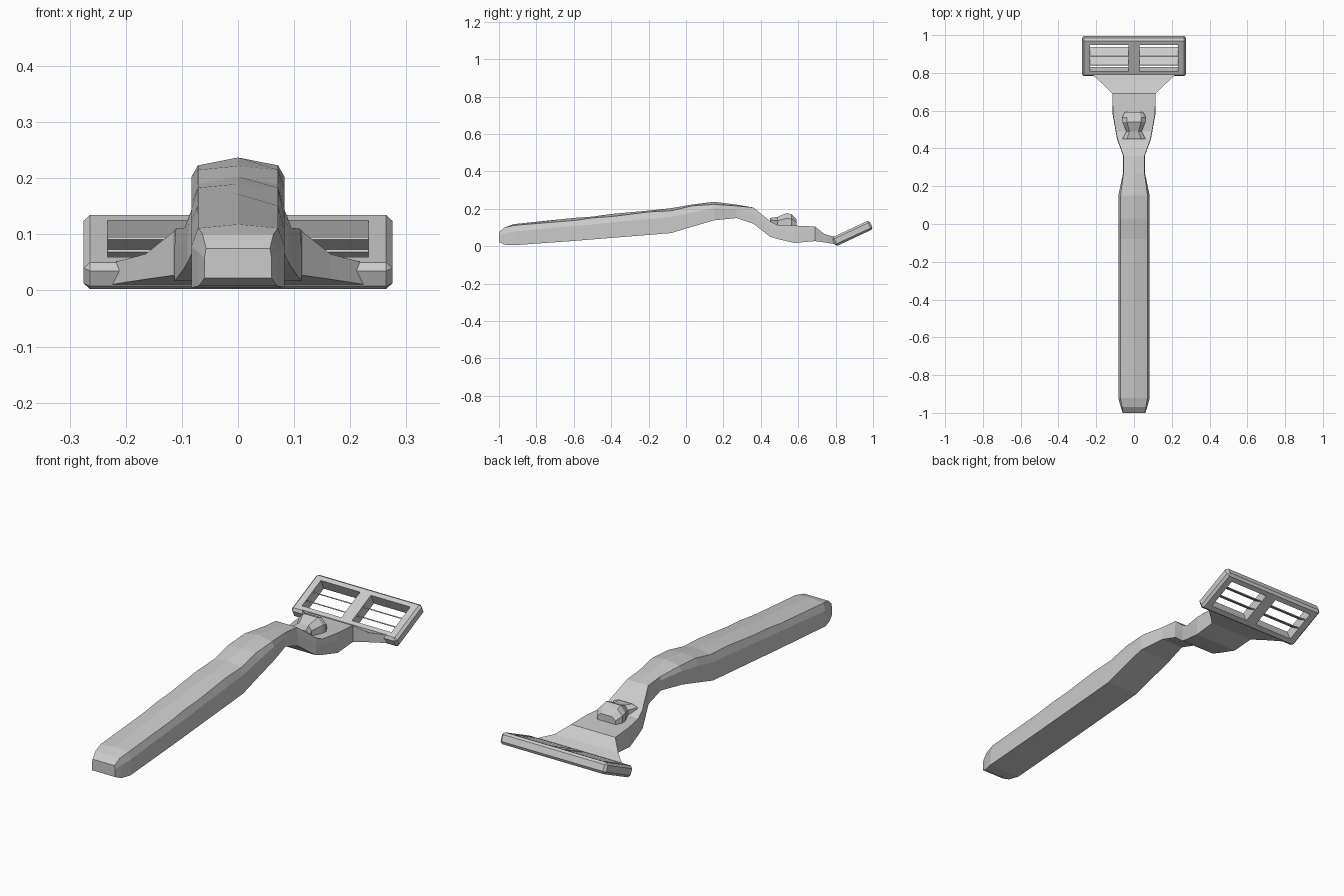
import bpy, bmesh, math
from mathutils import Matrix, Vector

if "Cube" in bpy.data.objects:
    bpy.data.objects.remove(bpy.data.objects["Cube"])


def finish(name, bm, matrix=None):
    bmesh.ops.recalc_face_normals(bm, faces=bm.faces[:])
    mesh = bpy.data.meshes.new(name)
    bm.to_mesh(mesh)
    bm.free()
    ob = bpy.data.objects.new(name, mesh)
    bpy.context.collection.objects.link(ob)
    if matrix is not None:
        ob.matrix_world = matrix
    return ob


def loft(name, rings):
    """Skin a list of equal-sized point rings and cap both ends."""
    bm = bmesh.new()
    loops = [[bm.verts.new(p) for p in ring] for ring in rings]
    n = len(loops[0])
    for a, b in zip(loops, loops[1:]):
        for i in range(n):
            j = (i + 1) % n
            bm.faces.new((a[i], a[j], b[j], b[i]))
    bm.faces.new(loops[0])
    bm.faces.new(loops[-1])
    return finish(name, bm)


def box(name, size, centre, matrix, bevel=0.0, tilt=0.0):
    bm = bmesh.new()
    bmesh.ops.create_cube(bm, size=1)
    bmesh.ops.scale(bm, vec=size, verts=bm.verts)
    if bevel:
        bmesh.ops.bevel(bm, geom=bm.edges[:], offset=bevel, segments=1, affect='EDGES')
    bmesh.ops.transform(bm, verts=bm.verts,
                        matrix=Matrix.Translation(centre) @ Matrix.Rotation(tilt, 4, 'X'))
    return finish(name, bm, matrix)


# Handle, neck and flared yoke: y, bottom z, top z, half width, top width ratio
sections = [
    (-1.00, .022, .075, .060, .95), (-.97, .008, .100, .070, .90),
    (-.92, .005, .118, .083, .86), (-.60, .028, .151, .083, .86),
    (-.50, .036, .158, .083, .86), (-.40, .044, .172, .083, .86),
    (-.20, .060, .190, .083, .86), (-.08, .070, .203, .083, .86),
    (.03, .103, .222, .083, .86), (.15, .138, .237, .083, .86),
    (.27, .150, .222, .058, .95), (.36, .120, .207, .057, .97),
    (.45, .050, .133, .090, .97), (.49, .038, .112, .097, .98),
    (.58, .017, .110, .113, .98), (.69, .027, .105, .115, 1.0),
    (.74, .020, .065, .165, 1.0), (.80, .010, .048, .230, 1.0),
]
rings = []
for k, (y, zb, zt, w, t) in enumerate(sections):
    crown = 0.0
    if -.95 < y < .3:
        crown = .014 if k % 2 else .007      # shallow finger scallops
    zm = zb + .65 * (zt - zb)
    half = [(w, zb), (w, zm), (w * t, zt - crown)]
    rings.append([(x, y, z) for x, z in half] + [(0, y, zt)]
                 + [(-x, y, z) for x, z in reversed(half)])
loft("handle", rings)

# Release button on the neck: y, bottom z, top z, half width
button = [(.45, .125, .150, .062), (.49, .105, .157, .040),
          (.54, .105, .178, .062), (.565, .105, .170, .064), (.592, .105, .142, .048)]
loft("release_button", [[(w, y, zb), (w, y, zb + .6 * (zt - zb)), (w * .6, y, zt),
                         (-w * .6, y, zt), (-w, y, zb + .6 * (zt - zb)), (-w, y, zb)]
                        for y, zb, zt, w in button])

# Tilted head frame with two windows
angle = math.radians(25)
u = Vector((0, math.cos(angle), math.sin(angle)))
n = Vector((0, -math.sin(angle), math.cos(angle)))
head = Matrix.Translation(Vector((0, .800, -.002)) + u * .111 + n * .026) @ Matrix.Rotation(angle, 4, 'X')
frame = box("head_frame", (.55, .222, .052), (0, 0, 0), head, bevel=.011)
for side in (-1, 1):
    cutter = box("window_cutter", (.205, .155, .2), (side * .1305, 0, 0), head)
    cutter.hide_render = True
    mod = frame.modifiers.new("window", 'BOOLEAN')
    mod.object = cutter
    mod.solver = 'EXACT'
    bpy.context.view_layer.objects.active = frame
    bpy.ops.object.modifier_apply(modifier=mod.name)
    bpy.data.objects.remove(cutter)

# Slanted blades crossing each window
for side in (-1, 1):
    for s in (-.027, .025):
        box("blade", (.215, .056, .005), (side * .1305, s, 0), head, tilt=math.radians(-55))
